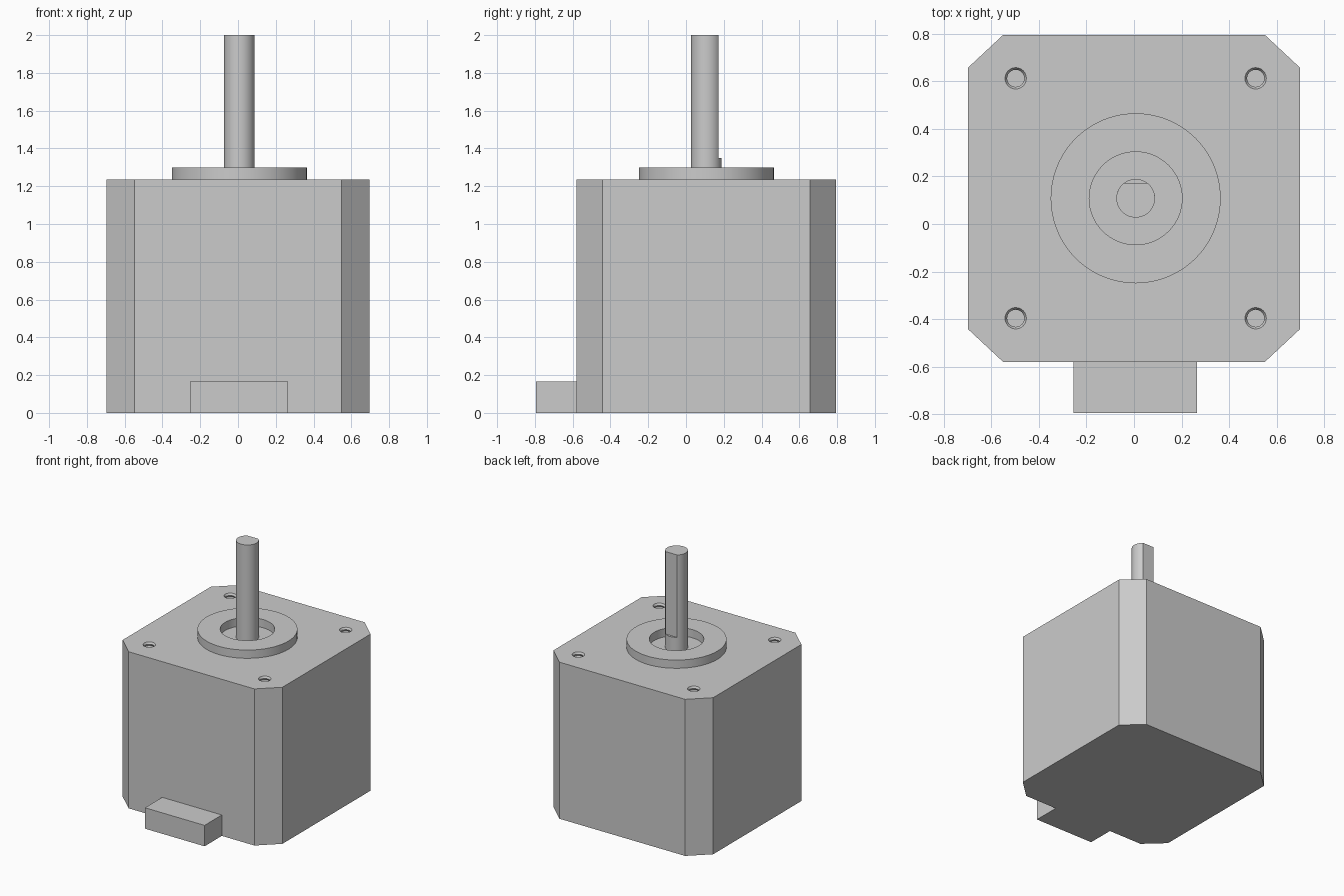
import bpy
import bmesh
from math import radians, sin, cos, tau, sqrt, asin

if "Cube" in bpy.data.objects:
    bpy.data.objects.remove(bpy.data.objects["Cube"])

grey = bpy.data.materials.new("motor grey")
grey.use_nodes = True
grey.diffuse_color = (0.6, 0.6, 0.6, 1)
grey.node_tree.nodes["Principled BSDF"].inputs["Base Color"].default_value = (0.6, 0.6, 0.6, 1)

AXIS_X, AXIS_Y = 0.007, 0.108   # shaft axis
BODY_TOP = 1.235


def finish(name, bm, smooth=False):
    bmesh.ops.recalc_face_normals(bm, faces=bm.faces)
    mesh = bpy.data.meshes.new(name)
    bm.to_mesh(mesh)
    bm.free()
    mesh.materials.append(grey)
    obj = bpy.data.objects.new(name, mesh)
    bpy.context.collection.objects.link(obj)
    if smooth:
        activate(obj)
        bpy.ops.object.shade_smooth_by_angle(angle=radians(30))
    return obj


def activate(obj):
    bpy.ops.object.select_all(action='DESELECT')
    obj.select_set(True)
    bpy.context.view_layer.objects.active = obj


def prism(name, outline, z0, z1, smooth=False):
    bm = bmesh.new()
    face = bm.faces.new([bm.verts.new((x, y, z0)) for x, y in outline])
    top = bmesh.ops.extrude_face_region(bm, geom=[face])["geom"]
    verts = [v for v in top if isinstance(v, bmesh.types.BMVert)]
    bmesh.ops.translate(bm, verts=verts, vec=(0, 0, z1 - z0))
    return finish(name, bm, smooth)


def lathe(name, profile, cx, cy, sides, closed):
    """Spin (radius, z) points; an open profile gets flat end caps."""
    bm = bmesh.new()
    rings = [[bm.verts.new((cx + r * cos(tau * i / sides), cy + r * sin(tau * i / sides), z))
              for i in range(sides)] for r, z in profile]
    pairs = list(zip(rings, rings[1:]))
    if closed:
        pairs.append((rings[-1], rings[0]))
    else:
        bm.faces.new(rings[0])
        bm.faces.new(rings[-1])
    for a, b in pairs:
        for i in range(sides):
            j = (i + 1) % sides
            bm.faces.new((a[i], a[j], b[j], b[i]))
    return finish(name, bm, True)


# Body: square block with chamfered vertical corners
x0, x1, y0, y1 = -0.697, 0.697, -0.58, 0.795
cx, cy = 0.148, 0.138
body = prism("motor_body", [
    (x0 + cx, y0), (x1 - cx, y0), (x1, y0 + cy), (x1, y1 - cy),
    (x1 - cx, y1), (x0 + cx, y1), (x0, y1 - cy), (x0, y0 + cy)], 0, BODY_TOP)

# Threaded screw holes in the four top corners
pitch, turns = 0.03, 6
thread = [(0.036 if k % 2 else 0.045, BODY_TOP - 0.5 * pitch * k) for k in range(2 * turns)]
thread.insert(0, (0.045, BODY_TOP + 0.05))
for sx in (-1, 1):
    for sy in (-1, 1):
        cutter = lathe("screw_hole_cutter", thread, AXIS_X + sx * 0.504,
                       AXIS_Y + sy * 0.504, 24, False)
        cutter.hide_render = True
        cut = body.modifiers.new("screw_hole", 'BOOLEAN')
        cut.operation = 'DIFFERENCE'
        cut.solver = 'EXACT'
        cut.object = cutter
        activate(body)
        bpy.ops.object.modifier_apply(modifier=cut.name)
        bpy.data.objects.remove(cutter)

# Raised pilot ring around the shaft
lathe("pilot_ring", [(0.357, BODY_TOP), (0.357, 1.3), (0.195, 1.3), (0.195, BODY_TOP)],
      AXIS_X, AXIS_Y, 96, True)

# Shaft: round at the foot, D-shaped above
R, FLAT, STEP = 0.081, 0.064, 1.35
circle = [(AXIS_X + R * cos(tau * i / 48), AXIS_Y + R * sin(tau * i / 48)) for i in range(48)]
prism("shaft_foot", circle, BODY_TOP - 0.02, STEP, True)
start = asin(FLAT / R)
sweep = tau / 2 + 2 * start
arc = [(AXIS_X - R * cos(start + 0) * 1, AXIS_Y + FLAT)]
arc += [(AXIS_X + R * cos(tau / 2 - start + sweep * i / 40),
         AXIS_Y + R * sin(tau / 2 - start + sweep * i / 40)) for i in range(1, 41)]
prism("shaft_d_cut", arc, STEP, 2.0, True)

# Cable connector at the foot of the front
prism("connector", [(-0.255, -0.795), (0.265, -0.795), (0.265, y0), (-0.255, y0)], 0, 0.165)
